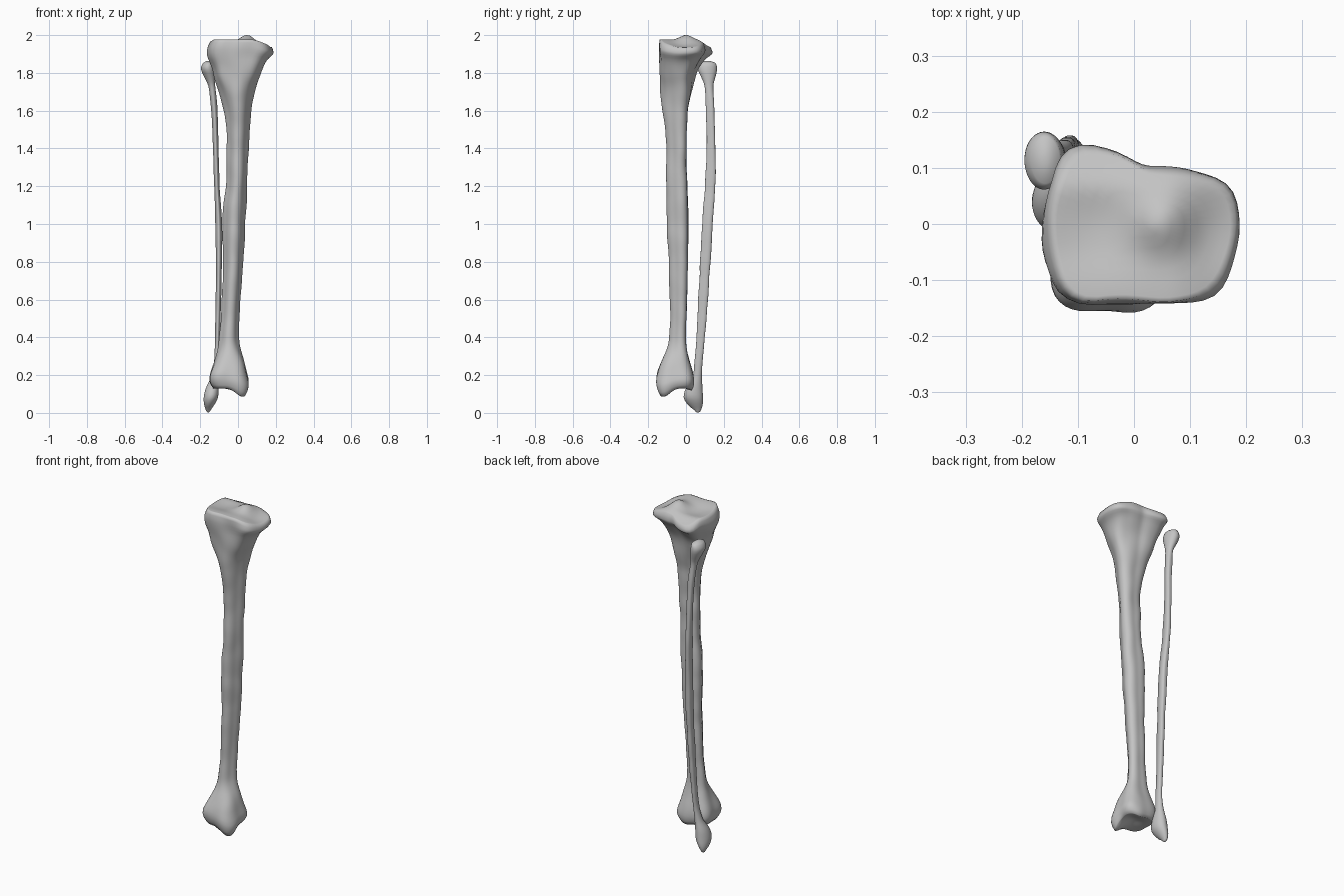
import bpy, bmesh, math
from mathutils import Vector, noise

cube = bpy.data.objects.get("Cube")
if cube:
    bpy.data.objects.remove(cube)

bone = bpy.data.materials.new("bone grey")
bone.use_nodes = True
COLOUR = (0.55, 0.55, 0.55, 1)
bone.diffuse_color = COLOUR
bone.node_tree.nodes["Principled BSDF"].inputs["Base Color"].default_value = COLOUR

SEGMENTS = 56


def hermite(p0, p1, p2, p3, t):
    """Smooth step between p1 and p2 with gentle end slopes."""
    m1, m2 = (p2 - p0) / 2, (p3 - p1) / 2
    return ((2 * t**3 - 3 * t**2 + 1) * p1 + (t**3 - 2 * t**2 + t) * m1
            + (3 * t**2 - 2 * t**3) * p2 + (t**3 - t**2) * m2)


def ramp(value, low, high):
    t = min(1, max(0, (value - low) / (high - low)))
    return t * t * (3 - 2 * t)


def bump(x, y, cx, cy, width):
    return math.exp(-((x - cx)**2 + (y - cy)**2) / width**2)


def section_at(rows, z):
    """Interpolate the section limits (x0, x1, y0, y1) at height z."""
    i = 0
    while i < len(rows) - 2 and z > rows[i + 1][0]:
        i += 1
    a, b = rows[i], rows[i + 1]
    before, after = rows[max(i - 1, 0)], rows[min(i + 2, len(rows) - 1)]
    t = (z - a[0]) / (b[0] - a[0])
    result = []
    for k in range(1, 5):
        # Slopes are weighted by the real spacing of the rows
        span = b[0] - a[0]
        s1 = (b[k] - before[k]) / (b[0] - before[0]) * span
        s2 = (after[k] - a[k]) / (after[0] - a[0]) * span
        result.append(hermite(b[k] - 2 * s1, a[k], b[k], a[k] + 2 * s2, t))
    return result


def ring_points(limits, radius):
    """Outline with the given polar shape, fitted to the limits."""
    angles = [2 * math.pi * i / SEGMENTS for i in range(SEGMENTS)]
    pts = [(radius(a) * math.cos(a), radius(a) * math.sin(a)) for a in angles]
    xs, ys = [p[0] for p in pts], [p[1] for p in pts]
    x0, x1, y0, y1 = limits
    return [(x0 + (x - min(xs)) / (max(xs) - min(xs)) * (x1 - x0),
             y0 + (y - min(ys)) / (max(ys) - min(ys)) * (y1 - y0)) for x, y in pts]


def loft(name, rows, shape, height, cap_scales, rings, rough):
    """Skin closed rings from bottom to top, with domed caps at both ends."""
    low, high = rows[0][0], rows[-1][0]
    steps = [(low, s) for s in reversed(cap_scales)]
    steps += [(low + (high - low) * i / rings, 1) for i in range(rings + 1)]
    steps += [(high, s) for s in cap_scales]
    bm = bmesh.new()
    loops = []
    for z, scale in steps:
        x0, x1, y0, y1 = limits = section_at(rows, z)
        cx, cy = (x0 + x1) / 2, (y0 + y1) / 2
        loop = []
        for x, y in ring_points(limits, lambda a: shape(a, z)):
            x, y = cx + (x - cx) * scale, cy + (y - cy) * scale
            grain = 1 + rough * noise.noise(Vector((x * 9, y * 9, z * 9)))
            x, y = cx + (x - cx) * grain, cy + (y - cy) * grain
            loop.append(bm.verts.new((x, y, height(x, y, z, scale))))
        loops.append(loop)
    for a, b in zip(loops, loops[1:]):
        for i in range(SEGMENTS):
            j = (i + 1) % SEGMENTS
            bm.faces.new((a[i], a[j], b[j], b[i]))
    bm.faces.new(reversed(loops[0]))
    bm.faces.new(loops[-1])
    mesh = bpy.data.meshes.new(name)
    bm.to_mesh(mesh)
    bm.free()
    obj = bpy.data.objects.new(name, mesh)
    bpy.context.collection.objects.link(obj)
    mesh.materials.append(bone)
    mesh.polygons.foreach_set("use_smooth", [True] * len(mesh.polygons))
    return obj


# Shin bone: z, x limits, y limits
SHIN = [
    (.13, -.13, .04, -.14, .03), (.16, -.15, .055, -.155, .045),
    (.2, -.15, .052, -.155, .043), (.28, -.12, .03, -.125, .015),
    (.39, -.1, .007, -.09, 0), (.6, -.085, .013, -.085, .005),
    (.81, -.08, .03, -.092, .01), (1.07, -.078, .043, -.102, .01),
    (1.2, -.065, .05, -.105, .007), (1.42, -.06, .058, -.105, 0),
    (1.58, -.07, .07, -.12, .01), (1.7, -.1, .09, -.135, .03),
    (1.8, -.135, .12, -.14, .055), (1.88, -.157, .16, -.142, .105),
    (1.935, -.16, .19, -.143, .138), (1.97, -.15, .183, -.136, .13),
]
# Plateau outline radii, in even steps round from the left side
PLATEAU = [.17, .168, .13, .108, .105, .14, .177, .172,
           .17, .17, .18, .146, .137, .148, .17, .168]


def plateau_radius(a):
    count = len(PLATEAU)
    f = a / (2 * math.pi) * count
    i = int(f)
    return hermite(*[PLATEAU[(i + k) % count] for k in (-1, 0, 1, 2)], f - i)


def shin_shape(a, z):
    shaft = 1 + .13 * math.cos(3 * (a + math.pi / 2))   # crest at the front
    foot = 1 - .09 * math.cos(4 * a)                    # boxy lower end
    head = plateau_radius(a) / .155
    mid = foot + (shaft - foot) * ramp(z, .18, .42)
    return mid + (head - mid) * ramp(z, 1.6, 1.9)


def shin_height(x, y, z, scale):
    # Sloping joint surface with a central spine and two shallow dishes
    top = .033 * bump(x, y, .05, 0, .05) - .035 * ramp(x, .06, .2)
    top -= .012 * bump(x, y, -.07, .0, .07) + .01 * bump(x, y, .12, -.01, .05)
    top -= .035 * ramp(y, .06, .14) - .008 * ramp(-y, .04, .12)
    # Ankle knob at the front left, a small lobe behind, hollow between
    base = -.045 * bump(x, y, .025, -.12, .05) - .012 * bump(x, y, -.02, .03, .04)
    base += .015 * bump(x, y, -.04, -.05, .05)
    return z + top * ramp(z, 1.84, 1.97) + base * ramp(-z, -.26, -.13)


loft("shin_bone", SHIN, shin_shape, shin_height,
     (.94, .85, .72, .58, .44, .3, .16, .05), 110, .09)

# Outer slender bone: z, x limits, y limits
SLENDER = [
    (.015, -.17, -.145, .045, .08), (.04, -.178, -.128, .015, .088),
    (.08, -.18, -.105, -.01, .09), (.13, -.17, -.1, 0, .09),
    (.19, -.145, -.102, .033, .086), (.27, -.127, -.1, .045, .088),
    (.4, -.122, -.095, .055, .1), (.6, -.118, -.09, .065, .115),
    (.8, -.117, -.085, .075, .13), (1, -.12, -.085, .085, .14),
    (1.2, -.126, -.097, .1, .155), (1.4, -.132, -.103, .11, .155),
    (1.6, -.142, -.108, .105, .15), (1.73, -.158, -.12, .097, .145),
    (1.78, -.18, -.122, .08, .155), (1.825, -.195, -.125, .06, .163),
    (1.85, -.185, -.13, .067, .158),
]


def slender_shape(a, z):
    shaft = ramp(z, .2, .4) * (1 - ramp(z, 1.6, 1.75))
    return 1 + .1 * shaft * math.cos(3 * (a + math.pi / 2))


def slender_height(x, y, z, scale):
    dome = .014 * (1 - scale**2)
    return z + (dome if z > 1 else -dome)


loft("slender_bone", SLENDER, slender_shape, slender_height,
     (.9, .75, .55, .35, .15), 110, .14)
